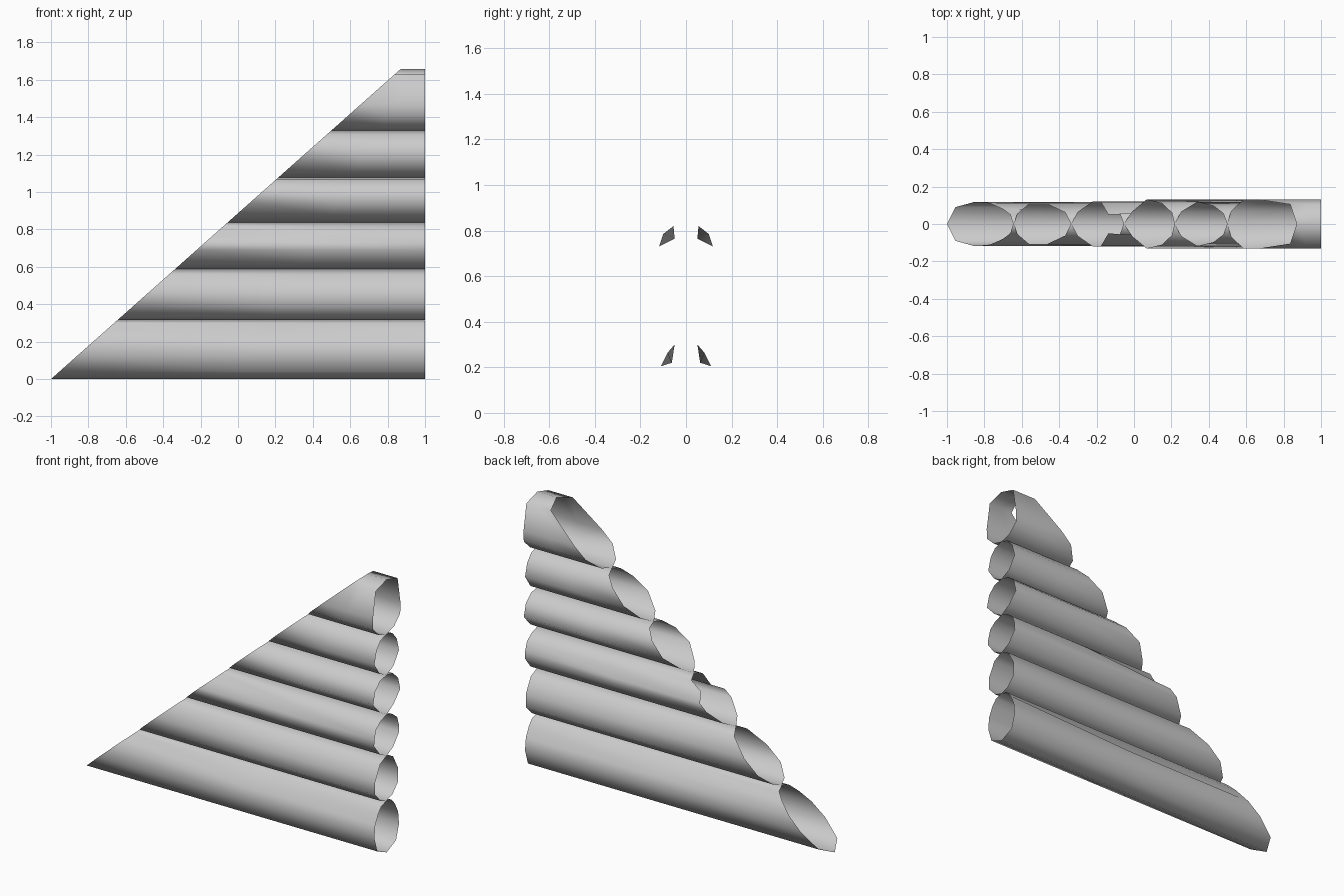
import bpy
import bmesh

cube = bpy.data.objects.get("Cube")
if cube:
    bpy.data.objects.remove(cube)

# Single pale grey skin
grey = bpy.data.materials.new("pale grey")
grey.use_nodes = True
colour = (0.6, 0.6, 0.6, 1)
grey.diffuse_color = colour
grey.node_tree.nodes["Principled BSDF"].inputs["Base Color"].default_value = colour

SLOPE = 1.128   # run of the slanted cut per unit of height


def tube(name, half, dent=None, dent_at=None):
    """Open tube: half profile (y, z) from bottom to top, cut on a slant at -x.
    dent = (point index, y, z) moves one point on the ring at dent_at."""
    stations = [0, 0.5, 1]
    bm = bmesh.new()
    rings = []
    for t in stations:
        pts = list(half)
        if dent and t == dent_at:
            pts[dent[0]] = dent[1:]
        loop = pts + [(-y, z) for y, z in reversed(pts[1:-1])]
        ring = []
        for y, z in loop:
            start = -1 + SLOPE * z
            ring.append(bm.verts.new((start + (1 - start) * t, y, z)))
        rings.append(ring)
    n = len(rings[0])
    for a, b in zip(rings, rings[1:]):
        for i in range(n):
            j = (i + 1) % n
            bm.faces.new((a[i], b[i], b[j], a[j]))
    bmesh.ops.recalc_face_normals(bm, faces=bm.faces)
    # Outward means the lowest face looks down
    low = min(bm.faces, key=lambda f: f.calc_center_median().z)
    if low.normal.z > 0:
        bmesh.ops.reverse_faces(bm, faces=bm.faces)
    for f in bm.faces:
        f.smooth = True
    mesh = bpy.data.meshes.new(name)
    bm.to_mesh(mesh)
    bm.free()
    mesh.materials.append(grey)
    obj = bpy.data.objects.new(name, mesh)
    bpy.context.collection.objects.link(obj)
    return obj


# Stacked tubes, bottom to top
tube("bottom_tube", [(0, 0), (.09, .04), (.118, .13), (.11, .205), (.08, .265),
                     (.05, .3), (0, .314)], (4, .062, .22), 0.5)
tube("second_tube", [(0, .316), (.055, .333), (.11, .39), (.11, .47),
                     (.062, .56), (0, .588)])
tube("third_tube", [(0, .588), (.065, .62), (.12, .69), (.118, .73),
                    (.1, .785), (.055, .82), (0, .838)], (4, .05, .765), 0)
tube("fourth_tube", [(0, .838), (.066, .877), (.13, .945), (.11, 1.02),
                     (.06, 1.066), (0, 1.078)])
tube("fifth_tube", [(0, 1.078), (.066, 1.11), (.118, 1.185), (.097, 1.263),
                    (.057, 1.31), (0, 1.328)])
tube("top_tube", [(0, 1.328), (.07, 1.347), (.13, 1.404), (.132, 1.47),
                  (.105, 1.627), (0, 1.658)])
